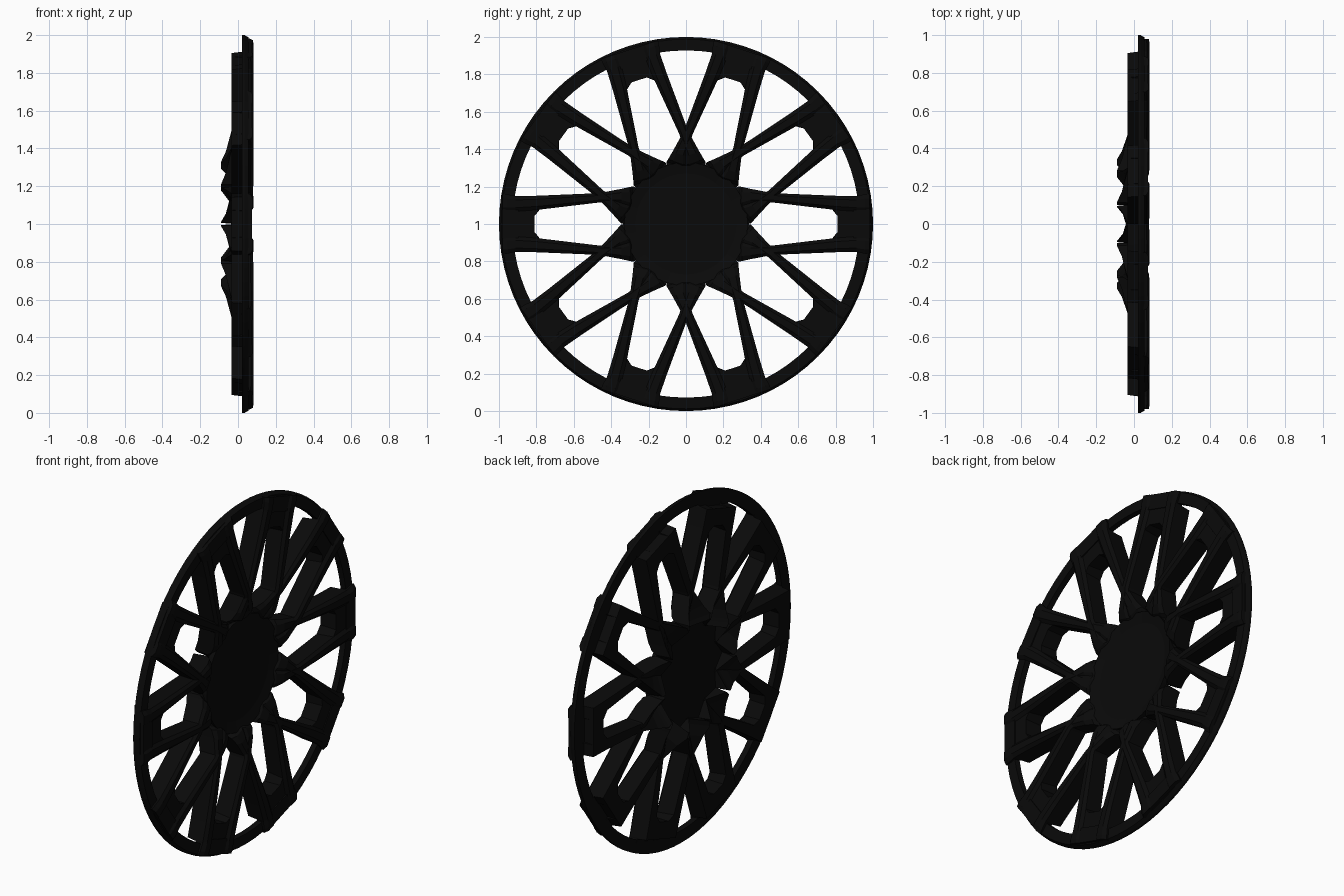
import bpy, bmesh
from math import sin, cos, pi, radians
from mathutils import Vector

if "Cube" in bpy.data.objects:
    bpy.data.objects.remove(bpy.data.objects["Cube"])

black = bpy.data.materials.new("black")
black.diffuse_color = (0.003, 0.003, 0.003, 1)
black.use_nodes = True
black.node_tree.nodes["Principled BSDF"].inputs["Base Color"].default_value = black.diffuse_color


def make(name, bm):
    bmesh.ops.recalc_face_normals(bm, faces=bm.faces[:])
    me = bpy.data.meshes.new(name)
    bm.to_mesh(me)
    bm.free()
    ob = bpy.data.objects.new(name, me)
    bpy.context.collection.objects.link(ob)
    me.materials.append(black)
    return ob


def place(x, u, v, ang):
    """Depth x, radial u, tangential v, turned about the wheel axle."""
    return Vector((x, u * cos(ang) - v * sin(ang),
                   1 + u * sin(ang) + v * cos(ang)))


def loft(bm, rings, closed=False):
    vr = [[bm.verts.new(p) for p in r] for r in rings]
    n = len(vr[0])
    for i in range(len(vr) if closed else len(vr) - 1):
        a, b = vr[i], vr[(i + 1) % len(vr)]
        for j in range(n):
            bm.faces.new((a[j], a[(j + 1) % n], b[(j + 1) % n], b[j]))
    if not closed:
        bm.faces.new(vr[0])
        bm.faces.new(vr[-1])


def revolve(name, profile, seg):
    bm = bmesh.new()
    loft(bm, [[place(x, r, 0, 2 * pi * i / seg) for x, r in profile]
              for i in range(seg)], closed=True)
    return make(name, bm)


# Outer rim: thin, the spoke ends stand proud of it
revolve("rim", [(.022, 1.0), (.035, 1.0), (.056, .988), (.056, .928), (.022, .928)], 80)

# Hub: thin dished disc
bm = bmesh.new()
seg = 40
hub_profile = [(-.008, 0), (-.008, .27), (-.014, .325), (.030, .33), (.014, .27), (.014, 0)]
loft(bm, [[place(x, max(r, .002), 0, 2 * pi * i / seg) for i in range(seg)]
          for x, r in hub_profile])
make("hub", bm)

# Spokes: mirrored pairs that cross their neighbours, then flare into the hub
# station: radial, sideways, half width, back inner x, back outer x, front x
stations = [(.980, .112, .048, .024, .024, .078),
            (.955, .112, .047, .024, .024, .083),
            (.912, .108, .042, .020, .020, .083),
            (.905, .108, .041, -.035, -.035, .083),
            (.800, .113, .038, -.035, -.035, .083),
            (.465, .140, .025, -.033, -.035, .080),
            (.345, .148, .040, -.025, -.064, .060),
            (.300, .143, .055, -.014, -.083, .040),
            (.283, .140, .062, -.010, -.090, .012),
            (.255, .125, .062, -.010, -.090, .010)]
# Bridge outline joining each pair at the rim
bridge = [(.905, .14), (.775, .09), (.81, .045), (.81, -.045), (.775, -.09), (.905, -.14)]
lip = [(.980, .12), (.895, .12), (.895, -.12), (.980, -.12)]

for k in range(10):
    ang = radians(36 * k)
    bm = bmesh.new()
    for s in (1, -1):
        rings = []
        for u, v, w, xi, xo, x1 in stations:
            rings.append([place(xi, u, s * (v - w * .85), ang),
                          place(xo, u, s * (v + w * .85), ang),
                          place(x1 - .015, u, s * (v + w), ang),
                          place(x1, u, s * (v + w * .5), ang),
                          place(x1, u, s * (v - w * .5), ang),
                          place(x1 - .015, u, s * (v - w), ang)])
        loft(bm, rings)
    make(f"spoke_pair_{k + 1}", bm)

    bm = bmesh.new()
    loft(bm, [[place(-.035, u, v * .95, ang) for u, v in bridge],
              [place(.068, u, v, ang) for u, v in bridge]])
    loft(bm, [[place(.024, u, v, ang) for u, v in lip],
              [place(.074, u, v, ang) for u, v in lip]])
    make(f"spoke_bridge_{k + 1}", bm)
